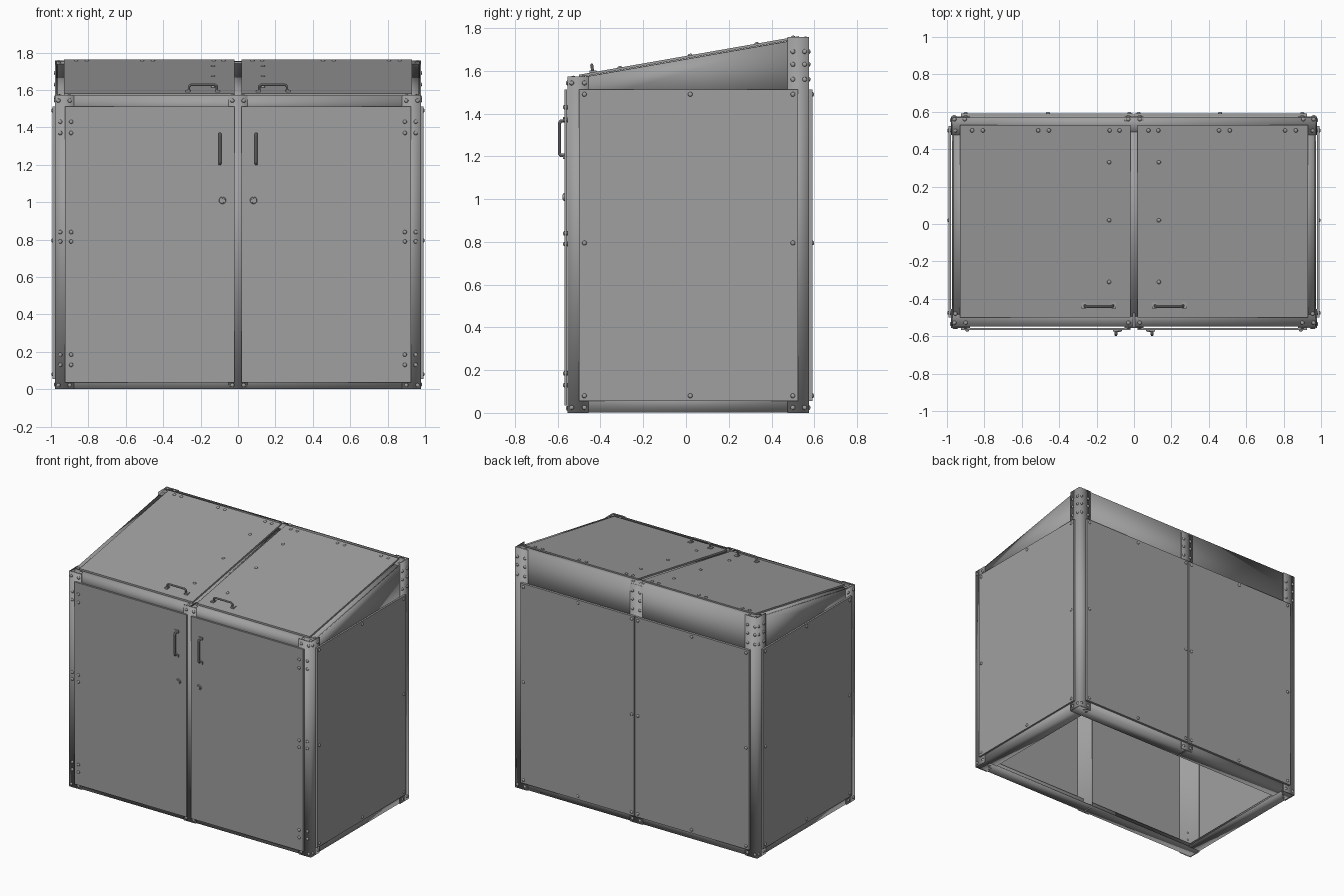
import bpy, bmesh
from mathutils import Matrix, Vector

if "Cube" in bpy.data.objects:
    bpy.data.objects.remove(bpy.data.objects["Cube"])

T = 0.006                      # sheet thickness of the angle bars
SLOPE = 0.175

# Dark grey painted metal
paint = bpy.data.materials.new("dark_grey_metal")
paint.diffuse_color = (0.35, 0.35, 0.35, 1)
paint.use_nodes = True
paint.node_tree.nodes["Principled BSDF"].inputs["Base Color"].default_value = paint.diffuse_color


def roof_z(y):
    return 1.57 + SLOPE * (y + 0.5)


def finish(bm, name, mirror=False, smooth=False):
    bmesh.ops.recalc_face_normals(bm, faces=bm.faces)
    me = bpy.data.meshes.new(name)
    bm.to_mesh(me)
    bm.free()
    me.materials.append(paint)
    ob = bpy.data.objects.new(name, me)
    bpy.context.collection.objects.link(ob)
    if mirror:
        ob.modifiers.new("Mirror", 'MIRROR').use_mirror_merge = False
    if smooth:
        for p in me.polygons:
            p.use_smooth = True
    return ob


def prism(name, axis, pts, a, b, mirror=False, smooth=True):
    """Extrude a 2D outline along an axis from a to b (frame bars are softly shaded)."""
    place = {'x': lambda p: (a, p[0], p[1]),
             'y': lambda p: (p[0], a, p[1]),
             'z': lambda p: (p[0], p[1], a)}[axis]
    bm = bmesh.new()
    face = bm.faces.new([bm.verts.new(place(p)) for p in pts])
    ext = bmesh.ops.extrude_face_region(bm, geom=[face])
    move = Vector([(b - a) * (axis == k) for k in 'xyz'])
    bmesh.ops.translate(bm, vec=move,
                        verts=[v for v in ext['geom'] if isinstance(v, bmesh.types.BMVert)])
    return finish(bm, name, mirror, smooth)


def box(name, x0, x1, y0, y1, z0, z1, mirror=False):
    return prism(name, 'z', [(x0, y0), (x1, y0), (x1, y1), (x0, y1)], z0, z1, mirror, False)


def ell(u, v, du, dv):
    """L outline with its corner at (u, v) and arms du, dv."""
    su, sv = (T if du > 0 else -T), (T if dv > 0 else -T)
    return [(u, v), (u + du, v), (u + du, v + sv), (u + su, v + sv),
            (u + su, v + dv), (u, v + dv)]


def rivets(name, points, normal):
    """Low domed rivet heads, mirrored across x."""
    bm = bmesh.new()
    rot = Vector((0, 0, 1)).rotation_difference(Vector(normal)).to_matrix().to_4x4()
    for p in points:
        bmesh.ops.create_uvsphere(bm, u_segments=12, v_segments=6, radius=0.011,
                                  matrix=Matrix.Translation(p) @ rot @ Matrix.Diagonal((1, 1, 0.65, 1)))
    return finish(bm, name, True, True)


def tube(name, pts, r):
    """Bent round bar, mirrored across x."""
    cu = bpy.data.curves.new(name, 'CURVE')
    cu.dimensions = '3D'
    cu.bevel_depth = r
    cu.bevel_resolution = 2
    cu.use_fill_caps = True
    cu.materials.append(paint)
    sp = cu.splines.new('POLY')
    sp.points.add(len(pts) - 1)
    for q, p in zip(sp.points, pts):
        q.co = (*p, 1)
    ob = bpy.data.objects.new(name, cu)
    bpy.context.collection.objects.link(ob)
    bpy.ops.object.select_all(action='DESELECT')
    ob.select_set(True)
    bpy.context.view_layer.objects.active = ob
    bpy.ops.object.convert(target='MESH')
    ob = bpy.context.object
    bpy.ops.object.shade_smooth_by_angle()
    ob.modifiers.new("Mirror", 'MIRROR').use_mirror_merge = False


# Corner posts
prism("front_post", 'z', ell(0.978, -0.555, -0.1, 0.1), 0, 1.573, True)
prism("back_post", 'z', ell(0.978, 0.575, -0.1, -0.1), 0, 1.757, True)

# Bottom rails
prism("bottom_front_rail", 'x', ell(-0.549, 0.002, 0.1, 0.1), -0.97, 0.97)
prism("bottom_back_rail", 'x', ell(0.569, 0.002, -0.1, 0.1), -0.97, 0.97)
prism("bottom_side_rail", 'y', ell(0.972, 0.002, -0.1, 0.1), -0.548, 0.568, True)

# Top front rail and tall rear fascia with a folded top
prism("top_front_rail", 'x', ell(-0.549, 1.57, 0.1, -0.1), -0.97, 0.97)
prism("rear_fascia", 'x', [(0.571, 1.44), (0.571, 1.753), (0.53, 1.753), (0.475, 1.738),
                           (0.475, 1.732), (0.53, 1.746), (0.565, 1.746), (0.565, 1.44)],
      -0.97, 0.97)

# Sloping side plate and its top flange
y0, y1 = -0.545, 0.565
prism("side_gable", 'x', [(y0, 1.44), (y1, 1.44), (y1, roof_z(y1) - 0.003), (y0, roof_z(y0) - 0.003)],
      0.966, 0.972, True)
prism("gable_flange", 'x', [(y0, roof_z(y0) - 0.009), (y1, roof_z(y1) - 0.009),
                            (y1, roof_z(y1) - 0.003), (y0, roof_z(y0) - 0.003)], 0.875, 0.972, True)

# Centre T bars: front post, back post and roof beam
for name, y, d in (("front", -0.555, 1), ("back", 0.575, -1)):
    top = 1.573 if d > 0 else 1.74
    prism(f"centre_{name}_post", 'z',
          [(-0.05, y), (0.05, y), (0.05, y + d * T), (0.005, y + d * T), (0.005, y + d * 0.1),
           (-0.005, y + d * 0.1), (-0.005, y + d * T), (-0.05, y + d * T)], 0, top)
for name, hw, drop in (("flange", 0.05, T), ("web", 0.005, 0.1)):
    prism(f"roof_beam_{name}", 'x', [(y0, roof_z(y0) - drop), (y1, roof_z(y1) - drop),
                                     (y1, roof_z(y1) - 0.001), (y0, roof_z(y0) - 0.001)], -hw, hw)

# Panels, doors and lids
box("side_panel", 0.978, 0.991, -0.5, 0.525, 0.055, 1.513, True)
box("back_panel", 0.004, 0.925, 0.575, 0.592, 0.055, 1.513, True)
box("door", 0.018, 0.925, -0.568, -0.556, 0.035, 1.512, True)
prism("roof_lid", 'x', [(-0.5, roof_z(-0.5)), (0.528, roof_z(0.528)),
                        (0.528, roof_z(0.528) + 0.012), (-0.5, roof_z(-0.5) + 0.012)],
      0.018, 0.93, True, False)

# Rivets on the sides
rivets("side_panel_rivets", [(0.991, y, z) for y in (-0.475, 0.02, 0.5) for z in (0.08, 0.795, 1.49)
                             if not (y == 0.02 and z == 0.795)], (1, 0, 0))
rivets("side_frame_rivets", [(0.978, y, z) for y in (-0.535, -0.475) for z in (0.025, 1.543)]
       + [(0.978, y, z) for y in (0.5, 0.555) for z in (0.025, 1.56, 1.63, 1.69)], (1, 0, 0))

# Rivets on the front and door hinges
HZ = (0.13, 0.185, 0.79, 0.84, 1.37, 1.43)
rivets("door_hinge_rivets", [(0.892, -0.568, z) for z in HZ], (0, -1, 0))
rivets("front_frame_rivets", [(0.95, -0.555, z) for z in HZ]
       + [(x, -0.555, z) for x in (0.03, 0.9, 0.96) for z in (0.022, 1.543)], (0, -1, 0))

# Rivets on the back
rivets("back_panel_rivets", [(x, 0.592, z) for x in (0.025, 0.46, 0.9) for z in (0.08, 0.795, 1.49)
                             if not (x == 0.46 and z == 0.795)], (0, 1, 0))
rivets("back_frame_rivets", [(x, 0.575, z) for x in (0.03, 0.9, 0.96)
                             for z in (0.025, 1.56, 1.63, 1.69)], (0, 1, 0))

# Rivets on the roof
up = (0, -SLOPE, 1)
rivets("lid_rivets", [(x, 0.5, roof_z(0.5) + 0.012) for x in (0.077, 0.13, 0.455, 0.512, 0.808, 0.865)]
       + [(0.133, y, roof_z(y) + 0.012) for y in (-0.31, 0.02, 0.33)], up)
rivets("roof_frame_rivets", [(x, 0.56, 1.753) for x in (0.03, 0.905, 0.96)]
       + [(x, -0.528, 1.57) for x in (0.03, 0.9, 0.96)]
       + [(0.955, y, roof_z(y) - 0.003) for y in (-0.48, 0.5)], (0, 0, 1))

# Door handles with feet
HX = 0.097
tube("door_handle", [(HX, -0.566, 1.205), (HX, -0.586, 1.205), (HX, -0.592, 1.215),
                     (HX, -0.592, 1.355), (HX, -0.586, 1.365), (HX, -0.566, 1.365)], 0.008)
for z in (1.197, 1.373):
    box("door_handle_foot", HX - 0.016, HX + 0.016, -0.575, -0.566, z - 0.01, z + 0.01, True)

# Lid handles with feet
HY = -0.435
hz = roof_z(HY) + 0.01
tube("lid_handle", [(0.113, HY, hz), (0.113, HY - 0.005, hz + 0.028), (0.123, HY - 0.006, hz + 0.036),
                    (0.252, HY - 0.006, hz + 0.036), (0.262, HY - 0.005, hz + 0.028),
                    (0.262, HY, hz)], 0.007)
for x in (0.107, 0.268):
    box("lid_handle_foot", x - 0.012, x + 0.012, HY - 0.016, HY + 0.016, hz - 0.004, hz + 0.009, True)

# Round locks
for name, r, d in (("lock_rim", 0.02, 0.008), ("lock_core", 0.013, 0.011)):
    bm = bmesh.new()
    bmesh.ops.create_cone(bm, cap_ends=True, segments=20, radius1=r, radius2=r * 0.85, depth=d,
                          matrix=Matrix.Translation((0.083, -0.566 - d / 2, 1.01))
                          @ Matrix.Rotation(1.5708, 4, 'X'))
    finish(bm, name, True)
